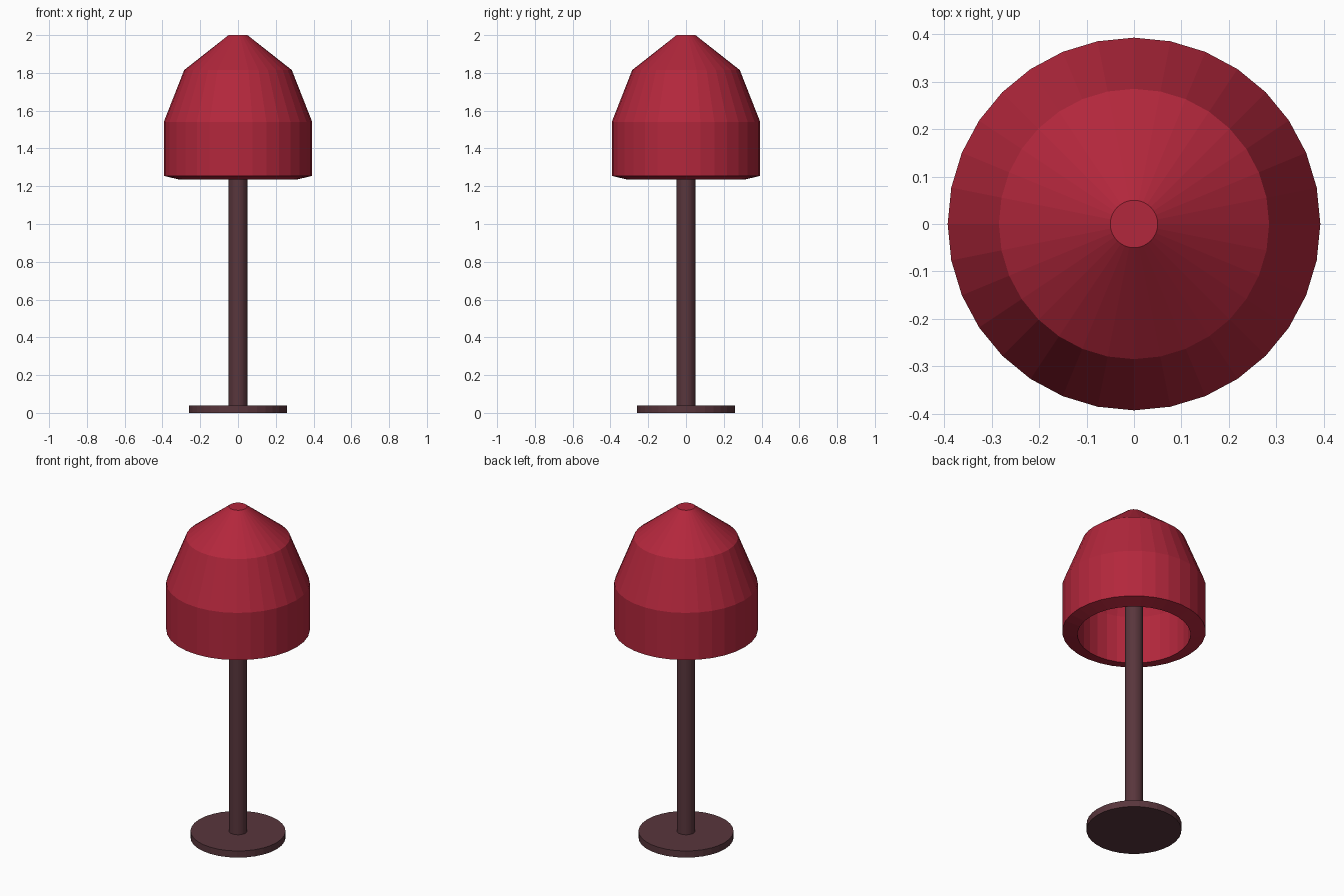
import bpy, bmesh, math

if "Cube" in bpy.data.objects:
    bpy.data.objects.remove(bpy.data.objects["Cube"])

SIDES = 32


def material(name, color):
    m = bpy.data.materials.new(name)
    m.diffuse_color = (*color, 1.0)
    m.use_nodes = True
    m.node_tree.nodes["Principled BSDF"].inputs["Base Color"].default_value = m.diffuse_color
    return m


def lathe(name, profile, mat):
    """Turn a (radius, z) profile around z and cap both ends flat."""
    bm = bmesh.new()
    rings = [[bm.verts.new((r * math.cos(2 * math.pi * i / SIDES),
                            r * math.sin(2 * math.pi * i / SIDES), z))
              for i in range(SIDES)] for r, z in profile]
    for low, high in zip(rings, rings[1:]):
        for i in range(SIDES):
            j = (i + 1) % SIDES
            bm.faces.new((low[i], low[j], high[j], high[i]))
    bm.faces.new(rings[0])
    bm.faces.new(rings[-1])
    bmesh.ops.recalc_face_normals(bm, faces=bm.faces)
    mesh = bpy.data.meshes.new(name)
    bm.to_mesh(mesh)
    bm.free()
    mesh.materials.append(mat)
    obj = bpy.data.objects.new(name, mesh)
    bpy.context.collection.objects.link(obj)
    return obj


red = material("deep red", (0.45, 0.020, 0.045))
brown = material("dark brown", (0.100, 0.037, 0.046))

# Round foot and slim pole
lathe("base", [(0.26, 0.0), (0.26, 0.04)], brown)
lathe("pole", [(0.05, 0.035), (0.05, 1.94)], brown)

# Thick hollow shade: inner ceiling, down the inside, over the rim, up the outside
lathe("shade", [(0.02, 1.93), (0.22, 1.765), (0.31, 1.525), (0.31, 1.235),
                (0.393, 1.255), (0.393, 1.54), (0.285, 1.815), (0.05, 2.0)], red)
